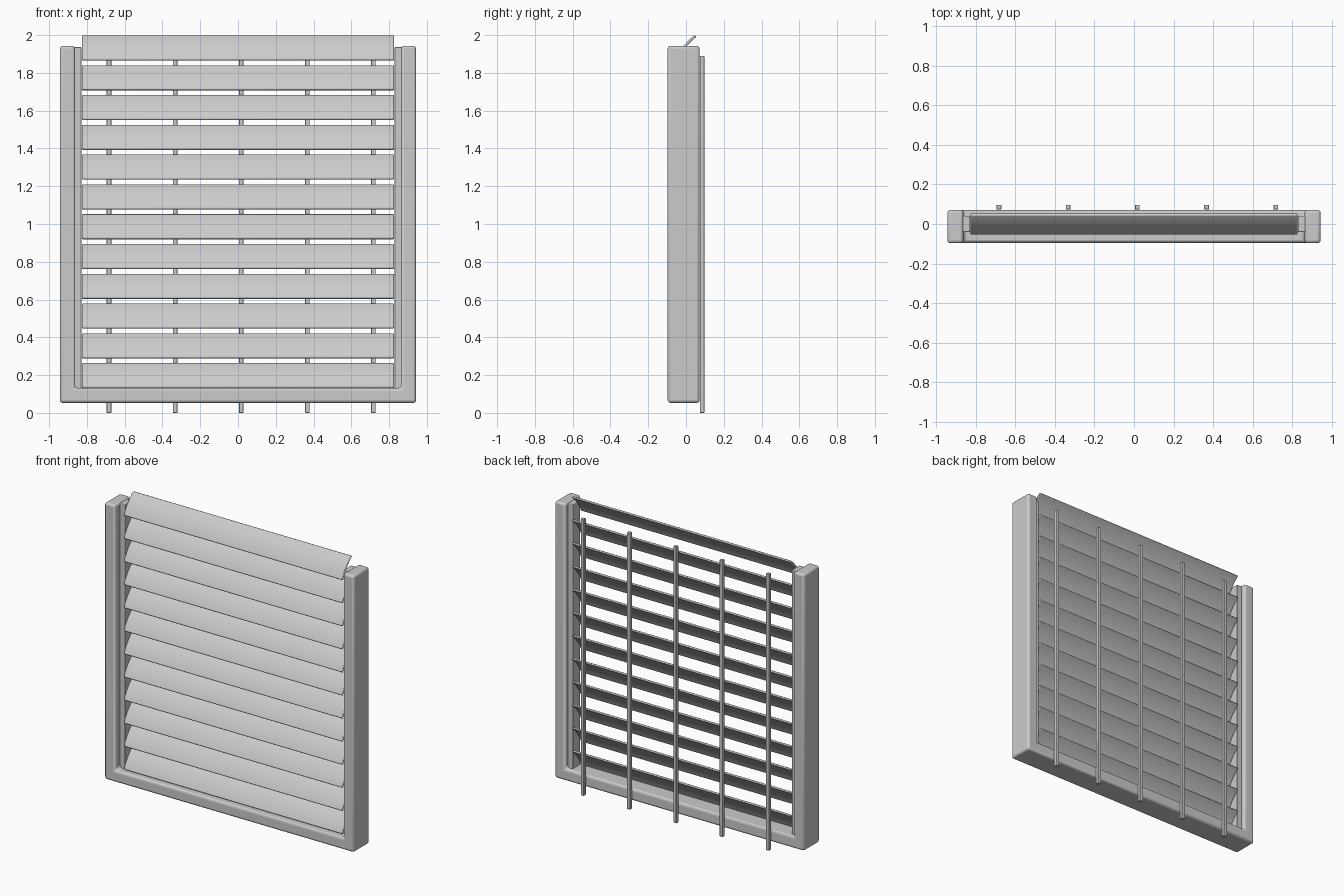
import bpy, bmesh
from mathutils import Vector

if "Cube" in bpy.data.objects:
    bpy.data.objects.remove(bpy.data.objects["Cube"])


def finish(obj, bevel, segments):
    # soften the edges and smooth shade
    mod = obj.modifiers.new("bevel", "BEVEL")
    mod.width = bevel
    mod.segments = segments
    mod.limit_method = "ANGLE"
    mod.angle_limit = 0.7
    bpy.ops.object.select_all(action="DESELECT")
    obj.select_set(True)
    bpy.context.view_layer.objects.active = obj
    bpy.ops.object.shade_smooth_by_angle(angle=0.6)
    return obj


def prism(name, outline, depth, bevel, segments=2):
    # extrude a closed 3D outline along a vector
    bm = bmesh.new()
    face = bm.faces.new([bm.verts.new(p) for p in outline])
    ext = bmesh.ops.extrude_face_region(bm, geom=[face])
    verts = [g for g in ext["geom"] if isinstance(g, bmesh.types.BMVert)]
    bmesh.ops.translate(bm, verts=verts, vec=Vector(depth))
    bmesh.ops.recalc_face_normals(bm, faces=bm.faces)
    mesh = bpy.data.meshes.new(name)
    bm.to_mesh(mesh)
    bm.free()
    obj = bpy.data.objects.new(name, mesh)
    bpy.context.collection.objects.link(obj)
    return finish(obj, bevel, segments)


def box(name, x0, x1, y0, y1, z0, z1, bevel, segments=2):
    outline = [(x0, y0, z0), (x1, y0, z0), (x1, y0, z1), (x0, y0, z1)]
    return prism(name, outline, (0, y1 - y0, 0), bevel, segments)


# U-shaped frame: two posts and a bottom rail
OUT, INN, BOT, SILL, TOP = 0.943, 0.863, 0.053, 0.132, 1.943
u_shape = [(-OUT, BOT), (OUT, BOT), (OUT, TOP), (INN, TOP),
           (INN, SILL), (-INN, SILL), (-INN, TOP), (-OUT, TOP)]
prism("frame", [(x, -0.097, z) for x, z in u_shape], (0, 0.169, 0), 0.015, 3)

# slat-holding strips on the inner faces of the posts
for side, name in ((-1, "left_strip"), (1, "right_strip")):
    a, b = sorted((side * 0.828, side * 0.87))
    box(name, a, b, -0.04, 0.04, 0.12, 1.936, 0.004)

# curved slat cross-section, leaning back towards the top
low, high = Vector((-0.05, 0.0045)), Vector((0.05, 0.1325))
along = (high - low).normalized()
normal = Vector((-along.y, along.x))
STEPS, HALF = 8, 0.007
front, back = [], []
for i in range(STEPS + 1):
    t = i / STEPS
    mid = low.lerp(high, t) + normal * 0.01 * (1 - (2 * t - 1) ** 2)
    front.append(mid + normal * HALF)
    back.append(mid - normal * HALF)
section = front + back[::-1]

# twelve slats
for i in range(12):
    z = 1.863 - i * 0.1577
    prism(f"slat_{i + 1}", [(-0.826, p.x, p.y + z) for p in section],
          (1.652, 0, 0), 0.005)

# five vertical rods behind the slats
for i in range(5):
    x = -0.683 + i * 0.35
    box(f"rod_{i + 1}", x - 0.012, x + 0.012, 0.073, 0.097, 0, 1.89, 0.003)
